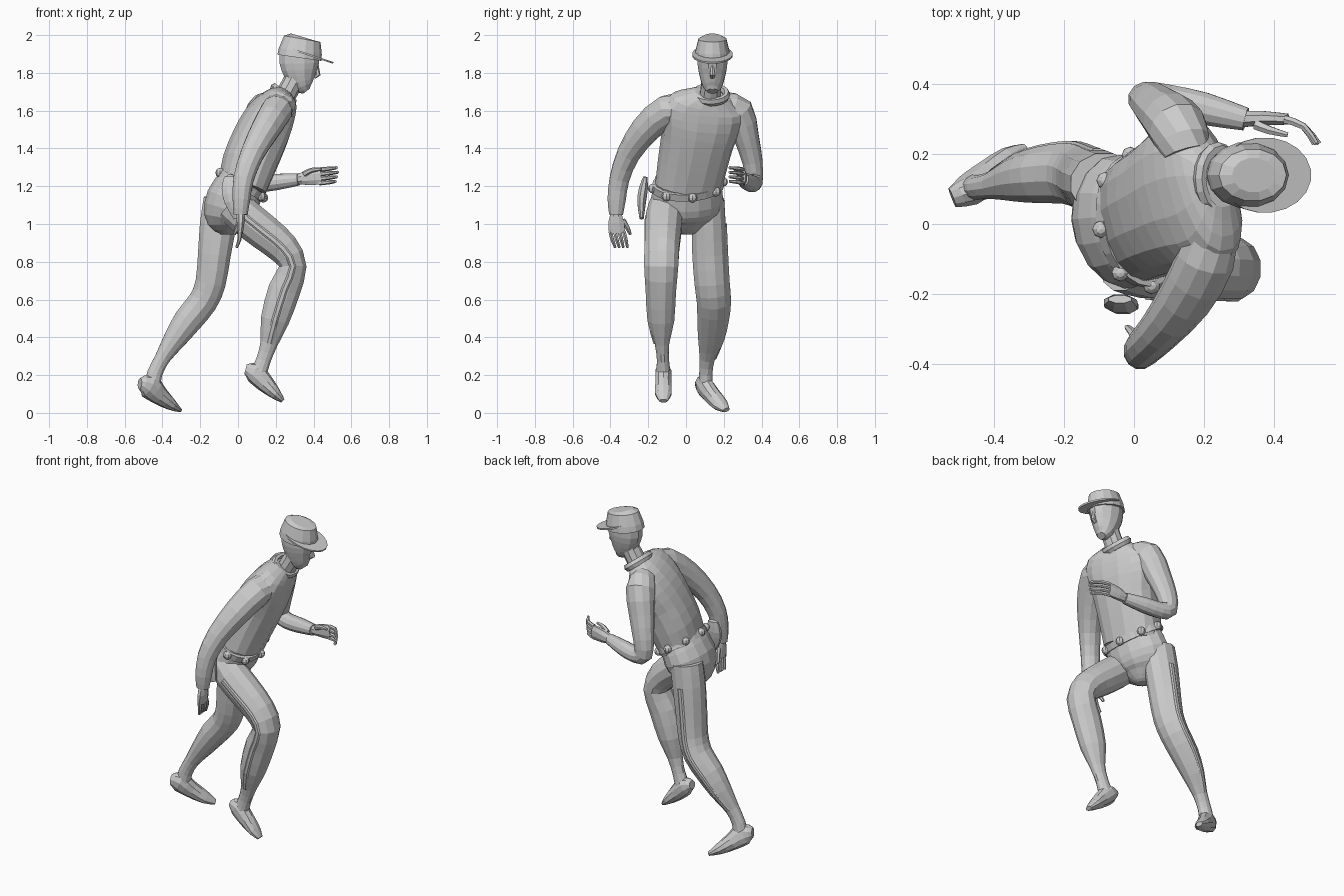
import bpy, bmesh
from math import cos, sin, pi, radians
from mathutils import Vector

Y = Vector((0, 1, 0))


def frame(t, ref):
    """Side and depth axes square to direction t."""
    t = t.normalized()
    side = (ref - t * ref.dot(t)).normalized()
    return side, t.cross(side)


def smooth_path(pts, steps):
    """Catmull-Rom subdivision of (x, y, z, side radius, depth radius) rows."""
    out = []
    for i in range(len(pts) - 1):
        p0, p1, p2, p3 = (pts[max(0, min(len(pts) - 1, i + k))] for k in (-1, 0, 1, 2))
        for s in range(steps):
            u = s / steps
            out.append([0.5 * (2 * b + (c - a) * u + (2 * a - 5 * b + 4 * c - d) * u * u
                               + (3 * b - a - 3 * c + d) * u ** 3)
                        for a, b, c, d in zip(p0, p1, p2, p3)])
    return out + [list(pts[-1])]


def tube(name, pts, sides=12, steps=2, ref=Y, power=1.0):
    """Loft of elliptical rings along a path, capped at both ends."""
    pts = smooth_path(pts, steps)
    pos = [Vector(p[:3]) for p in pts]
    bm = bmesh.new()
    rings = []
    for i, p in enumerate(pts):
        side, depth = frame(pos[min(i + 1, len(pos) - 1)] - pos[max(i - 1, 0)], ref)
        ring = []
        for k in range(sides):
            a = 2 * pi * (k + 0.5) / sides
            c, s = cos(a), sin(a)
            c = abs(c) ** power * (1 if c > 0 else -1)
            s = abs(s) ** power * (1 if s > 0 else -1)
            ring.append(bm.verts.new(pos[i] + side * c * p[3] + depth * s * p[4]))
        rings.append(ring)
    for r, q in zip(rings, rings[1:]):
        for k in range(sides):
            n = (k + 1) % sides
            bm.faces.new((r[k], r[n], q[n], q[k]))
    bm.faces.new(rings[0])
    bm.faces.new(rings[-1])
    bmesh.ops.recalc_face_normals(bm, faces=bm.faces)
    me = bpy.data.meshes.new(name)
    bm.to_mesh(me)
    bm.free()
    ob = bpy.data.objects.new(name, me)
    bpy.context.collection.objects.link(ob)
    return ob


TWIST = Vector((-0.22, 1, 0))

# Torso and pelvis
tube("torso", [(0.02, 0.01, 1.19, 0.175, 0.125), (0.06, 0.035, 1.32, 0.185, 0.14),
               (0.11, 0.06, 1.44, 0.195, 0.14), (0.155, 0.085, 1.54, 0.215, 0.13),
               (0.195, 0.10, 1.62, 0.22, 0.105), (0.22, 0.115, 1.665, 0.16, 0.08),
               (0.24, 0.125, 1.695, 0.08, 0.055)], 16, 2, TWIST, 0.85)
tube("pelvis", [(0.02, 0.01, 1.22, 0.175, 0.125), (-0.03, 0.005, 1.12, 0.195, 0.14),
                (-0.06, 0.005, 1.03, 0.16, 0.12), (-0.06, 0.005, 0.97, 0.08, 0.07),
                (-0.06, 0.005, 0.945, 0.03, 0.03)], 16, 2, TWIST)

# Legs with outer trouser seams
legs = {
    "right_leg": (-1, [(-0.03, -0.10, 1.10, 0.095, 0.10), (0.04, -0.115, 1.035, 0.10, 0.10),
                       (0.14, -0.12, 0.955, 0.097, 0.098), (0.24, -0.125, 0.87, 0.092, 0.088),
                       (0.29, -0.128, 0.775, 0.09, 0.075), (0.245, -0.13, 0.65, 0.08, 0.088),
                       (0.195, -0.13, 0.49, 0.07, 0.078), (0.165, -0.127, 0.37, 0.04, 0.048),
                       (0.135, -0.122, 0.28, 0.033, 0.04), (0.11, -0.12, 0.21, 0.04, 0.045)]),
    "left_leg": (1, [(-0.085, 0.115, 1.13, 0.09, 0.10), (-0.105, 0.12, 1.0, 0.093, 0.10),
                     (-0.125, 0.125, 0.84, 0.095, 0.09), (-0.145, 0.135, 0.69, 0.093, 0.083),
                     (-0.185, 0.145, 0.59, 0.09, 0.08), (-0.265, 0.14, 0.49, 0.083, 0.078),
                     (-0.335, 0.13, 0.39, 0.068, 0.062), (-0.40, 0.112, 0.29, 0.042, 0.042),
                     (-0.44, 0.105, 0.21, 0.036, 0.042), (-0.455, 0.105, 0.14, 0.04, 0.045)])}
for name, (sgn, path) in legs.items():
    tube(name, path)
    tube(name + "_seam", [(x, y + sgn * a * 0.96, z, 0.008, 0.018)
                          for x, y, z, a, b in path[1:8]], 6)

# Shoes
tube("right_shoe", [(0.04, -0.12, 0.232, 0.028, 0.025), (0.085, -0.12, 0.215, 0.044, 0.055),
                    (0.145, -0.12, 0.155, 0.044, 0.048), (0.20, -0.12, 0.10, 0.045, 0.03),
                    (0.238, -0.12, 0.063, 0.022, 0.012)], 10)
tube("left_shoe", [(-0.52, 0.075, 0.155, 0.03, 0.03), (-0.475, 0.095, 0.145, 0.045, 0.066),
               (-0.42, 0.135, 0.095, 0.046, 0.052), (-0.355, 0.18, 0.045, 0.044, 0.032),
               (-0.308, 0.213, 0.015, 0.02, 0.012)], 10)

# Arms
tube("right_arm", [(0.22, 0.0, 1.615, 0.07, 0.08), (0.205, -0.10, 1.60, 0.085, 0.085),
                   (0.145, -0.215, 1.50, 0.078, 0.078), (0.075, -0.305, 1.37, 0.062, 0.064),
                   (0.03, -0.352, 1.24, 0.054, 0.056), (0.018, -0.367, 1.13, 0.05, 0.048),
                   (0.014, -0.37, 1.05, 0.038, 0.038)])
tube("left_arm", [(0.15, 0.20, 1.63, 0.07, 0.07), (0.125, 0.275, 1.595, 0.085, 0.085),
                  (0.085, 0.32, 1.46, 0.068, 0.078), (0.05, 0.352, 1.33, 0.055, 0.065),
                  (0.045, 0.36, 1.24, 0.048, 0.055), (0.10, 0.352, 1.215, 0.048, 0.048),
                  (0.20, 0.33, 1.222, 0.048, 0.045), (0.32, 0.30, 1.236, 0.034, 0.033)])

# Hands: palm, four fingers, thumb
tube("right_palm", [(0.014, -0.37, 1.06, 0.028, 0.026), (0.014, -0.37, 1.01, 0.045, 0.022),
                    (0.01, -0.365, 0.95, 0.046, 0.017)], 8)
tube("left_palm", [(0.31, 0.30, 1.235, 0.025, 0.026), (0.37, 0.303, 1.245, 0.022, 0.042),
                   (0.44, 0.30, 1.252, 0.017, 0.046)], 8)
for i in range(4):
    o = -0.036 + 0.024 * i
    tube(f"right_finger_{i + 1}", [(0.01, -0.365 + o, 0.96, 0.011, 0.013),
                                   (0.008, -0.355 + o, 0.92, 0.011, 0.011),
                                   (-0.008, -0.342 + o * 0.9, 0.875, 0.007, 0.007)], 6)
    tube(f"left_finger_{i + 1}", [(0.43, 0.30, 1.252 + o, 0.013, 0.012),
                                  (0.485, 0.28, 1.257 + o, 0.011, 0.011),
                                  (0.53 - abs(o - 0.01) * 0.3, 0.23, 1.262 + o, 0.008, 0.008)], 6)
tube("right_thumb", [(0.01, -0.335, 1.02, 0.016, 0.016), (-0.005, -0.31, 0.98, 0.013, 0.013),
                     (-0.02, -0.295, 0.945, 0.008, 0.008)], 6)
tube("left_thumb", [(0.35, 0.285, 1.265, 0.016, 0.016), (0.39, 0.268, 1.285, 0.013, 0.013),
                    (0.44, 0.255, 1.29, 0.008, 0.008)], 6)

# Neck, head, nose
tube("neck", [(0.23, 0.125, 1.64, 0.06, 0.055), (0.29, 0.135, 1.75, 0.055, 0.055),
              (0.31, 0.138, 1.80, 0.055, 0.06)], 10, 1)
tube("head", [(0.362, 0.14, 1.703, 0.03, 0.022), (0.345, 0.14, 1.73, 0.052, 0.055),
              (0.33, 0.14, 1.785, 0.07, 0.085), (0.325, 0.14, 1.85, 0.082, 0.108),
              (0.326, 0.14, 1.92, 0.082, 0.108)], 12, 2)
tube("nose", [(0.415, 0.14, 1.84, 0.008, 0.012), (0.423, 0.14, 1.79, 0.016, 0.014),
              (0.405, 0.14, 1.775, 0.012, 0.008)], 6, 1)

# Cap: crown and tilted visor
tube("cap_crown", [(0.325, 0.14, 1.88, 0.096, 0.118), (0.33, 0.14, 1.915, 0.092, 0.115),
                   (0.34, 0.14, 1.98, 0.075, 0.098), (0.343, 0.14, 1.99, 0.05, 0.065)], 14, 1)
tube("cap_visor", [(0.372, 0.14, 1.892, 0.108, 0.14), (0.375, 0.14, 1.901, 0.108, 0.14)], 20, 1)

# Collar ring
bpy.ops.mesh.primitive_torus_add(location=(0.24, 0.13, 1.685), rotation=(0, radians(38), 0),
                                 major_radius=0.085, minor_radius=0.02,
                                 major_segments=16, minor_segments=6)
collar = bpy.context.object
collar.name = "collar"
collar.scale = (0.78, 1, 1.2)

# Belt with round pouches and buckle
centre, axis = Vector((0.02, 0.01, 1.205)), Vector((0.5, 0, 0.86))
tube("belt", [(*(centre - axis * 0.02), 0.192, 0.137), (*(centre + axis * 0.02), 0.19, 0.135)],
     24, 1, TWIST)
side, depth = frame(axis, TWIST)
for i in range(8):
    a = 2 * pi * i / 8 + pi / 2
    bpy.ops.mesh.primitive_uv_sphere_add(segments=8, ring_count=6, radius=0.025,
                                         location=centre + side * cos(a) * 0.19 + depth * sin(a) * 0.135)
    bpy.context.object.name = "belt_buckle" if i == 4 else f"belt_pouch_{i + 1}"

# Holster on the right hip
tube("holster", [(-0.04, -0.215, 1.25, 0.012, 0.035), (-0.04, -0.225, 1.19, 0.025, 0.05),
                 (-0.03, -0.235, 1.12, 0.025, 0.045), (-0.005, -0.235, 1.03, 0.012, 0.02)], 8)
